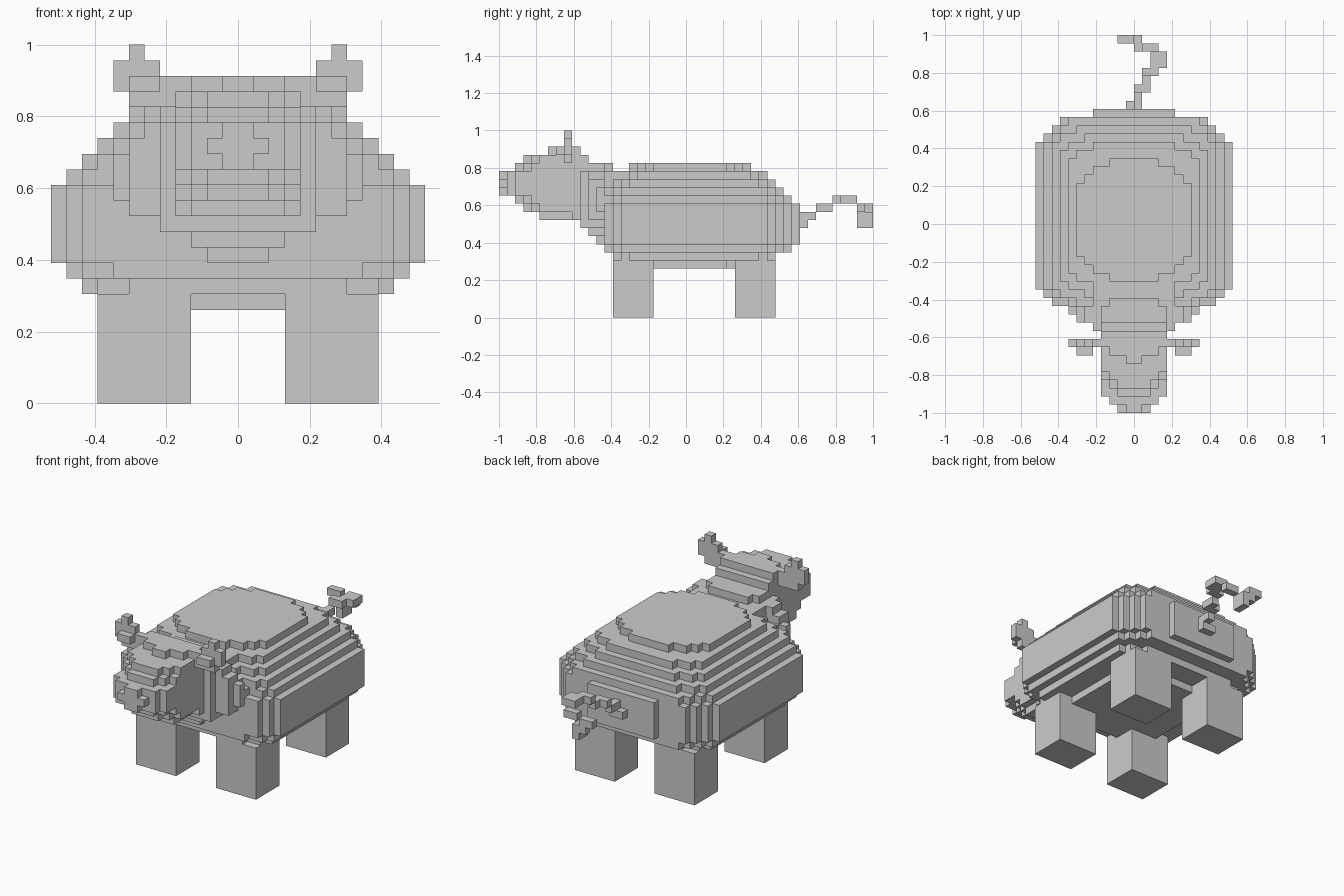
import bpy, bmesh
from mathutils import Vector

if "Cube" in bpy.data.objects:
    bpy.data.objects.remove(bpy.data.objects["Cube"], do_unlink=True)

V = 2 / 46  # size of one block
SHADE = (0.6, 0.6, 0.6, 1)
gray = bpy.data.materials.new("plain gray")
gray.use_nodes = True
gray.diffuse_color = SHADE
gray.node_tree.nodes["Principled BSDF"].inputs["Base Color"].default_value = SHADE


def box(x0, x1, y0, y1, z0, z1):
    return {(x, y, z) for x in range(x0, x1) for y in range(y0, y1) for z in range(z0, z1)}


def wide(w, y0, y1, z0, z1):
    return box(-w, w, y0, y1, z0, z1)


def mirrored(cells):
    return {(-x - 1, y, z) for x, y, z in cells}


ROUND = [4, 2, 1]
SOFT = [3, 1]
SHOULDER = [2, 1]
RUMP = [7, 3, 2, 1]


def slab(w, y0, y1, z0, z1, front, rear):
    """Horizontal layer whose corners step in by the given cuts."""
    cells = set()
    for y in range(y0, y1):
        cuts = list(front[y - y0:y - y0 + 1]) + list(rear[y1 - 1 - y:y1 - y])
        cells |= wide(w - max(cuts, default=0), y, y + 1, z0, z1)
    return cells


parts = {}

# Body: layers from belly to back
parts["body"] = (slab(7, -7, 8, 6, 7, ROUND, ROUND)
                 | slab(10, -9, 11, 7, 8, SOFT, SOFT)
                 | slab(11, -10, 13, 8, 9, SOFT, RUMP[1:])
                 | slab(12, -10, 14, 9, 14, SHOULDER, RUMP)
                 | slab(11, -10, 13, 14, 15, SOFT, RUMP[1:])
                 | slab(11, -10, 12, 15, 15, SOFT, SOFT)
                 | slab(10, -10, 12, 15, 16, SOFT, SOFT)
                 | slab(9, -9, 11, 16, 17, SOFT, SOFT)
                 | slab(8, -8, 10, 17, 18, SOFT, SOFT)
                 | slab(7, -7, 8, 18, 19, ROUND, ROUND))

# Chest: bowl-shaped rows tapering into the neck
BOWL = [2, 3, 5, 7, 8, 8, 8, 7, 6]
chest = set()
for y, limit, low in ((-11, 8, 9), (-12, 7, 10), (-13, 5, 11)):
    for z, w in enumerate(BOWL, start=9):
        if z >= low:
            chest |= wide(min(w, limit), y, y + 1, z, z + 1)
parts["chest"] = chest

# Neck joining the body and head
parts["neck"] = (wide(4, -14, -13, 12, 19) | wide(5, -12, -8, 16, 18)
                 | wide(4, -13, -10, 18, 19) | wide(3, -10, -9, 18, 19)
                 | wide(4, -14, -12, 19, 20))

# Head with rounded chin and forehead
parts["head"] = (wide(3, -18, -13, 12, 13)
                 | slab(4, -20, -13, 13, 14, SHOULDER, [])
                 | slab(4, -21, -13, 14, 15, SHOULDER, [])
                 | wide(4, -21, -13, 15, 18)
                 | slab(4, -21, -13, 18, 19, SHOULDER, [])
                 | slab(4, -20, -13, 19, 20, SHOULDER, [])
                 | slab(4, -17, -13, 20, 21, SOFT, []))
parts["snout"] = (wide(3, -22, -21, 15, 18) | wide(2, -23, -22, 16, 17)
                  | wide(1, -23, -22, 15, 18))

# Thin brow ridge carrying the ears
parts["brow_ridge"] = wide(7, -15, -14, 19, 21)
ear = (box(5, 8, -15, -14, 20, 22) | box(6, 7, -15, -14, 22, 23)
       | box(5, 7, -16, -15, 20, 21))
parts["left_ear"], parts["right_ear"] = ear, mirrored(ear)

# Legs
for name, y0 in (("front", -9), ("rear", 6)):
    leg = box(3, 9, y0, y0 + 5, 0, 7)
    parts["left_" + name + "_leg"] = leg
    parts["right_" + name + "_leg"] = mirrored(leg)

# Curly tail
parts["tail"] = {(-1, 14, 11), (0, 14, 11), (0, 14, 12), (0, 15, 12), (0, 16, 13),
                 (1, 16, 13), (1, 17, 13), (1, 18, 14), (2, 18, 14), (2, 19, 14),
                 (3, 19, 14), (3, 20, 14), (2, 20, 14), (2, 21, 13), (1, 21, 13),
                 (0, 21, 12), (0, 21, 11), (0, 22, 11), (0, 22, 12),
                 (-1, 22, 12), (-1, 22, 13), (-2, 22, 13)}

solid = set().union(*parts.values())
taken = set()


def build(name, cells):
    """Mesh the exposed block faces and merge the flat areas."""
    bm = bmesh.new()
    verts = {}
    for cell in sorted(cells):
        for axis in range(3):
            for side in (0, 1):
                near = list(cell)
                near[axis] += 2 * side - 1
                if tuple(near) in solid:
                    continue
                ring = []
                for a, b in ((0, 0), (1, 0), (1, 1), (0, 1)):
                    p = list(cell)
                    p[axis] += side
                    p[(axis + 1) % 3] += a
                    p[(axis + 2) % 3] += b
                    key = tuple(p)
                    if key not in verts:
                        verts[key] = bm.verts.new(Vector(key) * V)
                    ring.append(verts[key])
                bm.faces.new(ring if side else ring[::-1])
    bmesh.ops.dissolve_limit(bm, angle_limit=0.01, verts=bm.verts[:], edges=bm.edges[:])
    mesh = bpy.data.meshes.new(name)
    bm.to_mesh(mesh)
    bm.free()
    mesh.materials.append(gray)
    bpy.context.collection.objects.link(bpy.data.objects.new(name, mesh))


for name, cells in parts.items():
    build(name, cells - taken)
    taken |= cells
